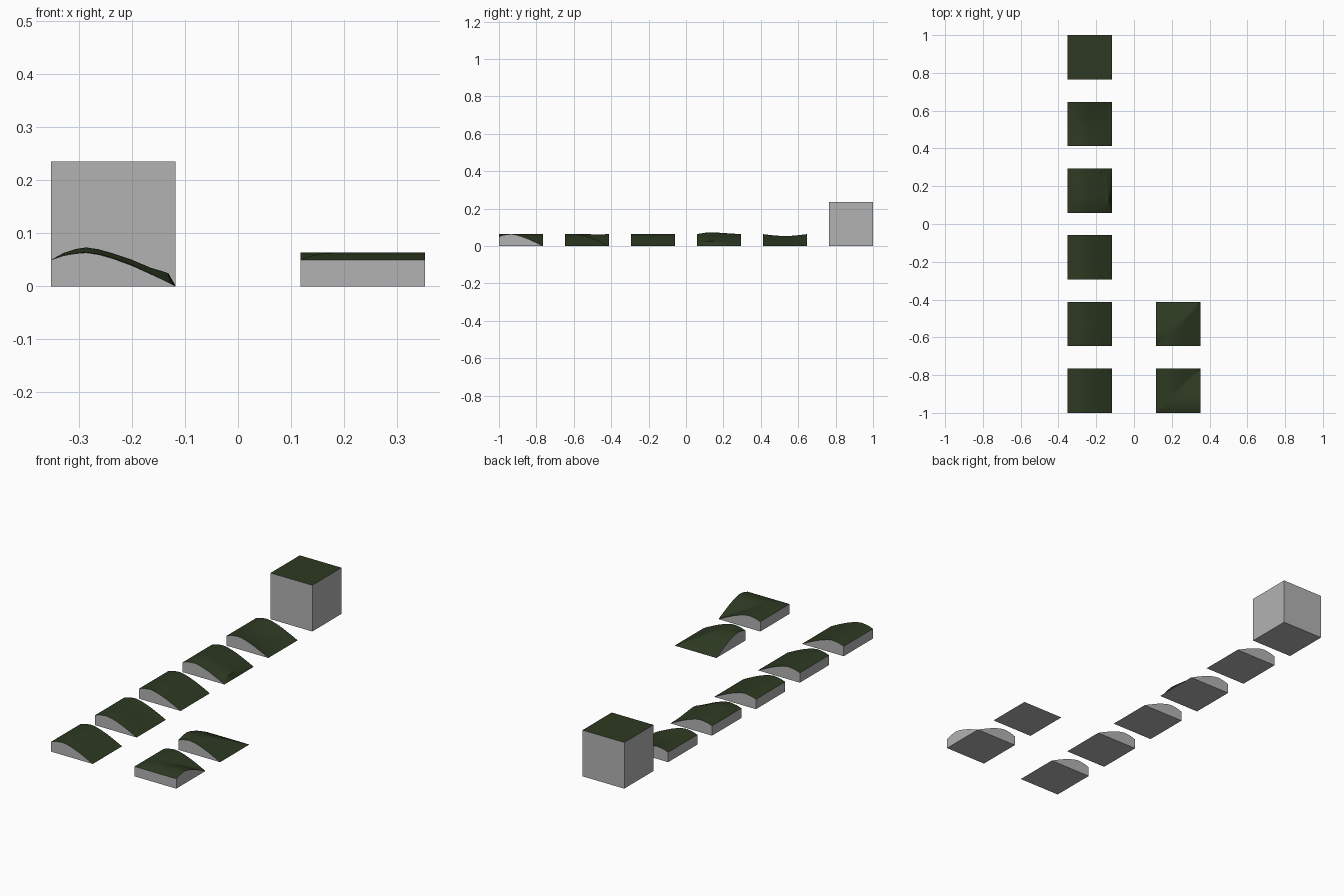
import bpy, bmesh, math

if "Cube" in bpy.data.objects:
    bpy.data.objects.remove(bpy.data.objects["Cube"])

S = 0.235          # tile size
PITCH = 0.353      # spacing of tiles along y


def mat(name, rgb):
    m = bpy.data.materials.new(name)
    m.diffuse_color = (*rgb, 1)
    m.use_nodes = True
    m.node_tree.nodes["Principled BSDF"].inputs["Base Color"].default_value = m.diffuse_color
    return m


GRASS = mat("dark_green_grass", (0.026, 0.041, 0.0155))
SIDE = mat("grey_side", (0.45, 0.45, 0.45))

# Bank cross-section: (position across tile, height)
BANK = [(0, .05), (.1, .058), (.2, .062), (.28, .0635), (.38, .060),
        (.5, .052), (.65, .039), (.8, .023), (.9, .012), (1, 0)]
# Extra height of the bulging tile across its slope
BULGE = [(0, 0), (.1, .005), (.24, .010), (.5, .010), (.65, .011),
         (.8, .012), (.94, .018), (1, 0)]
RAMP = [(0, 0), (.25, 1), (.4, .9), (.65, .5), (1, 0)]
US = [0, .05, .1, .15, .2, .28, .38, .5, .58, .65, .73, .8, .87, .94, 1]


def lerp(table, t):
    for (a, p), (b, q) in zip(table, table[1:]):
        if t <= b:
            return p + (q - p) * (t - a) / (b - a)
    return table[-1][1]


def bank(u):
    return lerp(BANK, u)


def straight(u, v):
    return bank(u)


def rippled(u, v):
    return bank(u) + .002 * math.sin(2 * math.pi * v) * math.sin(math.pi * u)


def bulged(u, v):
    return bank(u) + lerp(BULGE, u) * lerp(RAMP, v)


def dipped(u, v):
    return bank(u) - .012 * math.sin(math.pi * v) * math.sin(math.pi * u) ** .7


def inner_corner(u, v):
    return bank(min(u, v))


def outer_corner(u, v):
    return bank(max(u, v))


def block(u, v):
    return S


def tile(name, x, y, height, us=US):
    """Solid tile with a grass height field on top and grey walls and base."""
    bm = bmesh.new()
    n = len(us)

    def pos(i, j, z):
        return bm.verts.new((x + (us[i] - .5) * S, y + (us[j] - .5) * S, z))

    top = [[pos(i, j, height(us[i], us[j])) for j in range(n)] for i in range(n)]
    # grass surface, split along the mitre diagonal
    for i in range(n - 1):
        for j in range(n - 1):
            a, b, c, d = top[i][j], top[i+1][j], top[i+1][j+1], top[i][j+1]
            for f in ([(a, b, c), (a, c, d)] if i == j else [(a, b, c, d)]):
                bm.faces.new(f).smooth = True
    # walls around the rim, then the base
    m = n - 1
    rim = ([(i, 0) for i in range(m)] + [(m, j) for j in range(m)]
           + [(i, m) for i in range(m, 0, -1)] + [(0, j) for j in range(m, 0, -1)])
    low = [pos(i, j, 0) for i, j in rim]
    for k in range(len(rim)):
        k2 = (k + 1) % len(rim)
        t1, t2 = top[rim[k][0]][rim[k][1]], top[rim[k2][0]][rim[k2][1]]
        if max(t1.co.z, t2.co.z) > 1e-5:
            bm.faces.new((low[k], low[k2], t2, t1)).material_index = 1
    bm.faces.new(low[::-1]).material_index = 1
    bmesh.ops.remove_doubles(bm, verts=bm.verts, dist=1e-5)
    me = bpy.data.meshes.new(name)
    bm.to_mesh(me)
    bm.free()
    me.materials.append(GRASS)
    me.materials.append(SIDE)
    ob = bpy.data.objects.new(name, me)
    bpy.context.collection.objects.link(ob)
    bpy.context.view_layer.objects.active = ob
    bpy.ops.object.select_all(action='DESELECT')
    ob.select_set(True)
    bpy.ops.object.shade_smooth_by_angle(angle=math.radians(35))


Y0 = -1 + S / 2
# Left row of straight banks, with the full block at the back
row = [("bank_straight", straight), ("bank_rippled", rippled),
       ("bank_plain", straight), ("bank_bulged", bulged),
       ("bank_dipped", dipped)]
for k, (name, fn) in enumerate(row):
    tile(name, -S, Y0 + k * PITCH, fn)
tile("full_block", -S, 1 - S / 2, block, [0, 1])

# Right pair of corner banks
tile("bank_inner_corner", S, Y0, inner_corner)
tile("bank_outer_corner", S, Y0 + PITCH, outer_corner)
